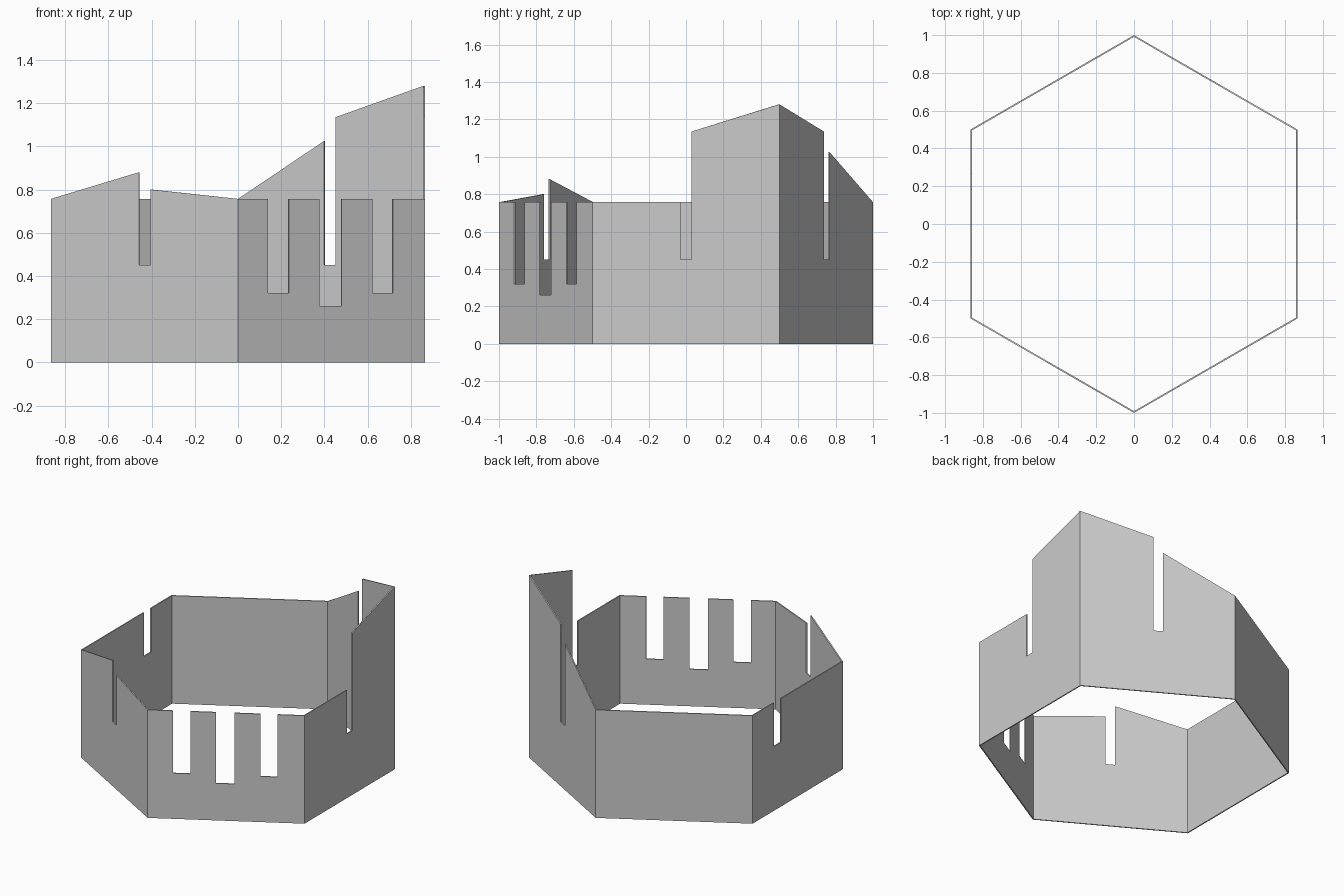
import bpy, bmesh
from math import sin, cos, pi, tan
from mathutils import Vector

if "Cube" in bpy.data.objects:
    bpy.data.objects.remove(bpy.data.objects["Cube"])

THICK = 0.008   # panel thickness, measured inwards
H = 0.757       # normal wall height
SLOT = 0.45     # floor of the narrow slots


def slot(a, b, floor, left=H, right=H):
    """Top-edge points for a notch between a and b along a wall."""
    return [(a, left), (a, floor), (b, floor), (b, right)]


def corner(i, radius):
    ang = -5 * pi / 6 + i * pi / 3
    return Vector((radius * cos(ang), radius * sin(ang), 0))


# Top edge of each wall, counter-clockwise from front-left (distance, height)
tops = [
    [(0, H)] + slot(.47, .533, SLOT, .88, .80) + [(1, H)],            # front left
    [(0, H)] + slot(.161, .272, .32) + slot(.436, .554, .26)
    + slot(.72, .829, .32) + [(1, H)],                                # front right
    [(0, H)] + slot(.47, .53, SLOT, H, 1.135) + [(1, 1.28)],          # right
    [(0, 1.28)] + slot(.474, .535, SLOT, 1.135, 1.025) + [(1, H)],    # back right
    [(0, H), (1, H)],                                                # back left
    [(0, H)] + slot(.235, .315, SLOT) + [(1, H)],                     # left
]

# Folded hexagonal wall, mitred at its corners
bm = bmesh.new()
miter = THICK * tan(pi / 6)
for i, top in enumerate(tops):
    start, end = corner(i, 1), corner(i + 1, 1)
    along = (end - start).normalized()
    inward = -(start + end).normalized()
    outline = [(0, 0), (1, 0)] + top[::-1]
    outer, inner = [], []
    for u, z in outline:
        up = Vector((0, 0, z))
        outer.append(bm.verts.new(start + along * u + up))
        v = min(max(u, miter), 1 - miter)
        inner.append(bm.verts.new(start + along * v + inward * THICK + up))
    bm.faces.new(outer)
    bm.faces.new(inner[::-1])
    n = len(outline)
    for k in range(n):
        j = (k + 1) % n
        u0, u1 = outline[k][0], outline[j][0]
        if u0 == u1 and u0 in (0, 1):      # no cap where walls meet
            continue
        bm.faces.new((outer[j], outer[k], inner[k], inner[j]))

bmesh.ops.remove_doubles(bm, verts=bm.verts, dist=1e-4)
bmesh.ops.recalc_face_normals(bm, faces=bm.faces)
mesh = bpy.data.meshes.new("hexagonal_wall")
bm.to_mesh(mesh)
bm.free()
bpy.context.collection.objects.link(bpy.data.objects.new("hexagonal_wall", mesh))
